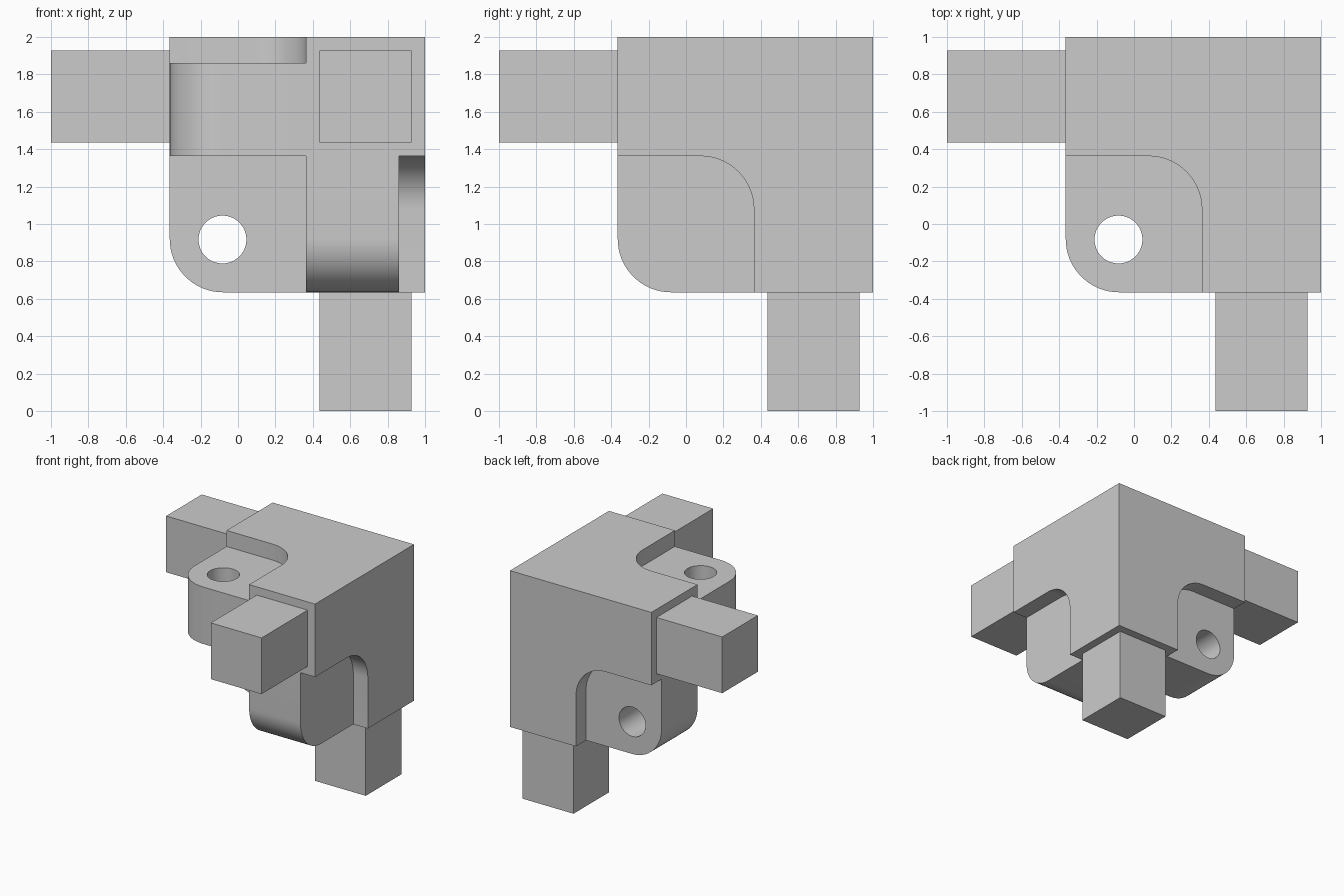
import bpy
import bmesh
import math
from mathutils import Matrix, Vector

default = bpy.data.objects.get("Cube")
if default:
    bpy.data.objects.remove(default, do_unlink=True)

# Sizes are measured inwards from the outer corner of the bracket
CORNER = Vector((1, 1, 2))
BODY = 1.365      # length of each beam
BEAM = 0.637      # beam thickness, also the inner face of the lugs
RECESS = 0.14     # depth of the pocket outside each lug
ROUND = 0.285     # radius of lug and pocket corners
HOLE = 1.083      # hole centre, concentric with the lug corner
PEG = (0.072, 0.563)

grey = bpy.data.materials.new("plain grey")
grey.use_nodes = True
grey.diffuse_color = (0.6, 0.6, 0.6, 1)
grey.node_tree.nodes["Principled BSDF"].inputs["Base Color"].default_value = grey.diffuse_color


def turn(p, axis):
    """Cycle a point so that its third coordinate lies along the axis."""
    return Vector([p[(i - axis + 2) % 3] for i in range(3)])


def finish(name, bm, axis):
    """Place the part relative to the outer corner and make an object of it."""
    for v in bm.verts:
        v.co = CORNER - turn(v.co, axis)
    bmesh.ops.recalc_face_normals(bm, faces=bm.faces)
    mesh = bpy.data.meshes.new(name)
    bm.to_mesh(mesh)
    bm.free()
    mesh.materials.append(grey)
    obj = bpy.data.objects.new(name, mesh)
    bpy.context.collection.objects.link(obj)
    return obj


def box(name, lo, hi, axis=2, rounded=None):
    """Box between two corners; edges that pass the test are rounded."""
    bm = bmesh.new()
    bmesh.ops.create_cube(bm, size=1)
    for v in bm.verts:
        v.co = [a + (b - a) * (c + 0.5) for a, b, c in zip(lo, hi, v.co)]
    if rounded:
        edges = [e for e in bm.edges if rounded(*((e.verts[0].co + e.verts[1].co) / 2))]
        bmesh.ops.bevel(bm, geom=edges, offset=ROUND, segments=16,
                        profile=0.5, affect='EDGES')
    return finish(name, bm, axis)


# Bracket block, with the three edges that become lug corners rounded
body = box("corner_bracket", (0, 0, 0), (BODY,) * 3,
           rounded=lambda *p: sum(c > BODY - 0.01 for c in p) == 2)

# Cutters: hollow inside corner, then a pocket and a hole for each lug
cutters = [box("inner_hollow", (BEAM,) * 3, (1.6,) * 3)]
for axis in range(3):
    cutters.append(box("pocket_cutter", (BEAM, BEAM, -0.2), (1.7, 1.7, RECESS), axis,
                       rounded=lambda u, v, w: u < BEAM + 0.01 and v < BEAM + 0.01))
    bm = bmesh.new()
    bmesh.ops.create_cone(bm, cap_ends=True, segments=48, radius1=0.128, radius2=0.128,
                          depth=0.9, matrix=Matrix.Translation((HOLE, HOLE, 0.4)))
    cutters.append(finish("hole_cutter", bm, axis))

for cutter in cutters:
    cutter.hide_render = True
    mod = body.modifiers.new(cutter.name, 'BOOLEAN')
    mod.operation = 'DIFFERENCE'
    mod.solver = 'EXACT'
    mod.object = cutter

# Bake the cuts and drop the cutters
depsgraph = bpy.context.evaluated_depsgraph_get()
cut_mesh = bpy.data.meshes.new_from_object(body.evaluated_get(depsgraph))
body.modifiers.clear()
body.data = cut_mesh
for cutter in cutters:
    bpy.data.objects.remove(cutter, do_unlink=True)

# Square pegs that plug into tubes
for axis, name in enumerate(("side_peg", "front_peg", "lower_peg")):
    box(name, (PEG[0], PEG[0], BODY - 0.05), (PEG[1], PEG[1], 2), axis)

# Smooth round corners and holes, keep the edges sharp
bpy.ops.object.select_all(action='DESELECT')
body.select_set(True)
bpy.context.view_layer.objects.active = body
bpy.ops.object.shade_smooth_by_angle(angle=math.radians(30))
